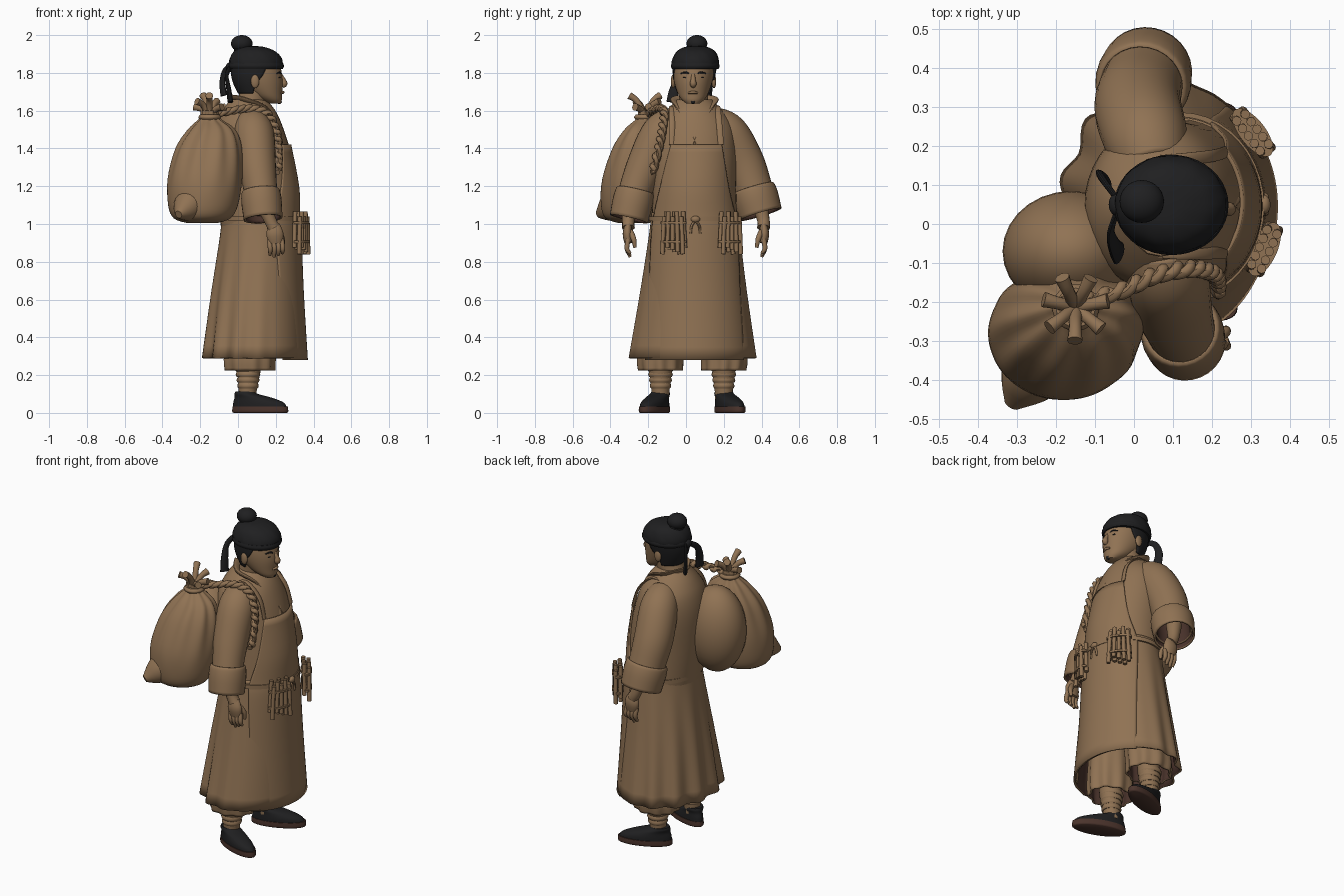
import bpy, bmesh, math
from mathutils import Vector, Matrix

default_cube = bpy.data.objects.get("Cube")
if default_cube:
    bpy.data.objects.remove(default_cube, do_unlink=True)


def material(name, colour):
    mat = bpy.data.materials.new(name)
    mat.use_nodes = True
    mat.diffuse_color = (*colour, 1)
    mat.node_tree.nodes["Principled BSDF"].inputs["Base Color"].default_value = (*colour, 1)
    return mat


TAN = material("tan", (0.28, 0.17, 0.088))
BLACK = material("soft black", (0.014, 0.014, 0.015))
BROWN = material("dark brown", (0.07, 0.034, 0.025))


def finish(name, bm, mat, thick=0.0, lining=None):
    mesh = bpy.data.meshes.new(name)
    bm.to_mesh(mesh)
    bm.free()
    for poly in mesh.polygons:
        poly.use_smooth = True
    mesh.set_sharp_from_angle(angle=math.radians(45))
    obj = bpy.data.objects.new(name, mesh)
    bpy.context.collection.objects.link(obj)
    mesh.materials.append(mat)
    if thick:
        mesh.materials.append(lining or mat)
        mod = obj.modifiers.new("thickness", "SOLIDIFY")
        mod.thickness, mod.offset, mod.material_offset = thick, -1, 1
    return obj


def smooth(rows, steps):
    """Pass a soft curve through rows of numbers."""
    out = []
    for i in range(len(rows) - 1):
        a, b, c, d = rows[max(i - 1, 0)], rows[i], rows[i + 1], rows[min(i + 2, len(rows) - 1)]
        for s in range(steps):
            t = s / steps
            out.append([q + t * (r - p) / 2 + t * t * (p - 2.5 * q + 2 * r - w / 2)
                        + t ** 3 * (1.5 * (q - r) + (w - p) / 2) for p, q, r, w in zip(a, b, c, d)])
    return out + [list(rows[-1])]


def skin(bm, rings, closed, caps):
    verts = [[bm.verts.new(p) for p in ring] for ring in rings]
    n = len(verts[0])
    for low, high in zip(verts, verts[1:]):
        for k in range(n if closed else n - 1):
            m = (k + 1) % n
            bm.faces.new((low[k], low[m], high[m], high[k]))
    if caps:
        bm.faces.new(verts[0][::-1])
        bm.faces.new(verts[-1])


def loft(name, rows, mat, n=40, steps=4, fold=None, mid=0.0, caps=True, thick=0.0, lining=None):
    """Stack ellipses (x, y, z, rx, ry); a sixth value is a half angle that opens the ring."""
    closed = len(rows[0]) == 5
    rings = []
    for row in smooth(rows, steps):
        x, y, z, rx, ry = row[:5]
        ring = []
        for k in range(n):
            a = math.tau * k / n if closed else mid + math.radians(row[5]) * (2 * k / (n - 1) - 1)
            s = 1 + (fold(a, z) if fold else 0)
            ring.append((x + rx * s * math.cos(a), y + ry * s * math.sin(a), z))
        rings.append(ring)
    bm = bmesh.new()
    skin(bm, rings, closed, caps and closed)
    return finish(name, bm, mat, thick, lining)


def sweep(name, rows, mat, n=14, steps=4, flat=1.0, ref=(0.6, 0.5, 0.2), caps=True, thick=0.0, lining=None):
    """Tube through (x, y, z, radius); flat squashes it along ref."""
    rows = smooth(rows, steps)
    pts = [Vector(r[:3]) for r in rows]
    u, rings = Vector(ref), []
    for i, p in enumerate(pts):
        t = (pts[min(i + 1, len(pts) - 1)] - pts[max(i - 1, 0)]).normalized()
        u = (u - t * u.dot(t)).normalized()
        v = t.cross(u)
        angles = [math.tau * k / n for k in range(n)]
        rings.append([p + rows[i][3] * (u * math.cos(a) * flat + v * math.sin(a)) for a in angles])
    bm = bmesh.new()
    skin(bm, rings, True, caps)
    return finish(name, bm, mat, thick, lining)


def ball(name, centre, size, mat):
    bm = bmesh.new()
    bmesh.ops.create_uvsphere(bm, u_segments=28, v_segments=18, radius=1,
                              matrix=Matrix.Translation(centre) @ Matrix.Diagonal((*size, 1)))
    return finish(name, bm, mat)


# Robe, apron and belt
def skirt_fold(a, z):
    side = min(max(0.45 - math.cos(a), 0), 1)
    return 0.05 * side * max(0, (1 - z) / 0.7) * math.cos(13 * a)


loft("robe_skirt", [(.085, .035, .29, .27, .335), (.1, .04, .65, .24, .28), (.115, .045, .95, .21, .24),
     (.118, .045, 1.06, .2, .228)], TAN, n=120, fold=skirt_fold, caps=False, thick=.012, lining=BROWN)
loft("robe_body", [(.115, .045, .98, .205, .228), (.1, .045, 1.2, .215, .22), (.072, .045, 1.4, .2, .222),
     (.06, .045, 1.52, .175, .205), (.058, .045, 1.6, .14, .15), (.055, .045, 1.66, .095, .09)], TAN)
loft("apron", [(.095, .045, .28, .275, .31, 58), (.108, .045, .65, .24, .275, 62), (.12, .045, .95, .217, .248, 68),
     (.12, .045, 1.04, .21, .235, 68), (.108, .045, 1.2, .216, .222, 55), (.082, .055, 1.42, .2, .215, 39)],
     TAN, thick=.01)
loft("belt", [(.12, .045, z, .215, .242) for z in (1.015, 1.04)], TAN, steps=1)
ball("belt_knot", (.335, .05, 1.025), (.016, .024, .018), TAN)
for k, side in enumerate((-1, 1)):
    sweep("belt_cord", [(.335, .05, 1.02, .007), (.34, .05 + .02 * side, .99, .007),
                        (.335, .05 + .025 * side, .95, .006)], TAN, n=8)
    sweep("bib_strap", [(.235, .055 + .13 * side, 1.42, .016), (.2, .05 + .125 * side, 1.54, .016),
                        (.11, .045 + .12 * side, 1.62, .016), (.0, .045 + .11 * side, 1.6, .016)],
          TAN, flat=.35, ref=(1, 0, .3))
    sweep("collar", [(-.03, .045, 1.665, .028), (.04, .045 + .1 * side, 1.655, .028),
                     (.14, .045 + .075 * side, 1.61, .03), (.215, .045 + .01 * side, 1.5, .028),
                     (.255, .045 - .03 * side, 1.4, .025)], TAN, flat=.35, ref=(-.7, 0, -.6))

# Sleeves with turned cuffs, and hands
arms = {
    "right": [(.07, -.05, 1.54, .085), (.085, -.13, 1.48, .105), (.1, -.21, 1.32, .1), (.12, -.27, 1.17, .088),
              (.13, -.295, 1.06, .09)],
    "left": [(.05, .14, 1.54, .085), (.03, .22, 1.48, .108), (.01, .3, 1.33, .112), (.02, .355, 1.18, .105),
             (.03, .385, 1.08, .105)],
}
for side, rows in arms.items():
    sweep(side + "_sleeve", rows, TAN, n=28, steps=5, caps=False, thick=.012, lining=BROWN)
    a, b = Vector(rows[-2]), Vector(rows[-1])
    cuff = [a.lerp(b, t) + Vector((0, 0, 0, r)) for t, r in ((-.1, .003), (.0, .014), (.5, .018), (1.3, .012))]
    sweep(side + "_cuff", [tuple(c) for c in cuff], TAN, n=28, caps=False, thick=.012, lining=BROWN)
    s = -1 if side == "right" else 1
    x, y = (.19, -.305) if s < 0 else (.075, .41)
    sweep(side + "_forearm", [(b.x, b.y, 1.12, .045), (x - .02, y, 1.02, .033), (x, y, .98, .034)], TAN)
    sweep(side + "_palm", [(x, y, 1.0, .03), (x + .005, y + .005 * s, .95, .046), (x + .01, y, .9, .038)],
          TAN, flat=.55, ref=(0, 1, 0))
    for f in range(4):
        fx = x - .025 + .022 * f
        tip = .825 + .01 * abs(f - 1)
        sweep(side + "_finger", [(fx, y, .92, .013), (fx + .006, y + .008 * s, .87, .013),
                                 (fx + .004, y - .01 * s, tip, .008)], TAN, n=10)
    sweep(side + "_thumb", [(x + .02, y - .01 * s, .96, .016), (x + .045, y - .028 * s, .92, .014),
                            (x + .045, y - .035 * s, .875, .009)], TAN, n=10)

# Trouser legs, wrapped shins and shoes
for s, y in ((-1, -.135), (1, .2)):
    loft("trouser_leg", [(.06, y, .225, .13, .115), (.06, y, .32, .135, .12), (.08, y * .8, .6, .12, .11)], TAN, n=60,
         fold=lambda a, z: .06 * math.cos(9 * a) * max(0, .6 - z) / .4, caps=False, thick=.01, lining=BROWN)
    shin = [(.05, y, .07, .045), (.052, y, .14, .05), (.06, y, .24, .062), (.07, y, .42, .07)]
    sweep("shin", shin, TAN, n=20)
    for k in range(4):
        z = .13 + .03 * k
        loft("shin_wrap", [(.053, y, z + d, .051 + r + .004 * k, .051 + r + .004 * k)
                           for d, r in ((0, 0), (.012, .006), (.028, .001))], TAN, n=24, steps=2)
    parts = [
        loft("shoe_sole", [(.1, 0, 0, .15, .056), (.1, 0, .008, .158, .062), (.1, 0, .035, .156, .062)], BROWN),
        loft("shoe_upper", [(.098, 0, .03, .152, .058), (.09, 0, .055, .142, .057), (.06, 0, .08, .105, .053),
                            (.02, 0, .1, .064, .051), (.015, 0, .112, .054, .047)], BLACK),
    ]
    for part in parts:
        part.location = (.025, y - .005 * s, 0)
        part.rotation_euler.z = math.radians(22 * s)

# Head and face
sweep("neck", [(.045, .04, 1.56, .085), (.075, .04, 1.65, .077), (.1, .04, 1.74, .08)], TAN, n=24)
loft("head", [(.195, .037, 1.638, .03, .035), (.172, .037, 1.658, .06, .06), (.145, .037, 1.69, .088, .08),
              (.112, .038, 1.75, .125, .1), (.1, .042, 1.81, .13, .108), (.1, .048, 1.88, .115, .1)], TAN)
sweep("nose", [(.225, .038, 1.79, .01), (.238, .038, 1.765, .013), (.244, .038, 1.742, .018),
               (.234, .038, 1.728, .011)], TAN, n=12)
sweep("lips", [(.228, .012, 1.694, .005), (.238, .037, 1.697, .008), (.228, .062, 1.694, .005)], TAN, n=10)
ball("goatee", (.218, .037, 1.647), (.014, .014, .012), BLACK)
for s in (-1, 1):
    y = .039 + .042 * s
    sweep("eyebrow", [(.227, y - .02 * s, 1.796, .004), (.222, y, 1.803, .005), (.205, y + .024 * s, 1.797, .003)],
          BLACK, n=8)
    ball("eye", (.218, y, 1.775), (.007, .014, .004), BLACK)
    ball("ear", (.09, .04 + .108 * s, 1.755), (.022, .012, .036), TAN)

# Hair, head wrap, bun and ribbons
loft("back_hair", [(.1, .041, 1.69, .1, .088, 78), (.1, .041, 1.74, .124, .103, 88), (.1, .043, 1.79, .137, .113, 104),
                   (.1, .048, 1.85, .138, .118, 115)], BLACK, mid=math.pi, thick=.012)
loft("head_wrap", [(.097, .048, 1.822, .136, .118), (.095, .05, 1.845, .143, .126), (.093, .051, 1.88, .136, .12),
                   (.088, .052, 1.915, .108, .1), (.08, .053, 1.937, .06, .06), (.08, .053, 1.942, .01, .01)], BLACK,
     fold=lambda a, z: .012 * math.cos(11 * a + 60 * z))
loft("wrap_band", [(.096, .049, z, .14 + r, .122 + r) for z, r in ((1.82, 0), (1.835, .007), (1.852, .003))], BLACK)
ball("bun", (.02, .058, 1.955), (.057, .055, .045), BLACK)
loft("bun_tie", [(.03, .058, z, .05, .05) for z in (1.91, 1.935)], BLACK, steps=1)
ball("ribbon_knot", (-.043, .05, 1.83), (.022, .03, .025), BLACK)
sweep("right_ribbon", [(-.04, .04, 1.83, .016), (-.06, -.02, 1.79, .018), (-.05, -.06, 1.72, .025),
                       (-.04, -.075, 1.645, .03)], BLACK, flat=.45, ref=(.8, -.5, 0))
sweep("left_ribbon", [(-.04, .06, 1.83, .016), (-.07, .1, 1.81, .018), (-.083, .12, 1.75, .022),
                      (-.075, .115, 1.68, .026)], BLACK, flat=.45, ref=(.8, .5, 0))

# Sack slung over the back
ball("sack_back_lobe", (-.16, -.07, 1.29), (.178, .155, .26), TAN)


def sack_fold(a, z):
    return .06 * max(0, (z - 1.15) / .4) * math.cos(10 * a)


loft("sack", [(-.19, -.275, 1.005, .08, .08), (-.19, -.285, 1.03, .15, .14), (-.185, -.285, 1.1, .185, .165),
              (-.175, -.275, 1.24, .195, .17), (-.155, -.25, 1.4, .17, .14), (-.14, -.23, 1.5, .12, .095),
              (-.15, -.215, 1.56, .052, .045), (-.15, -.215, 1.6, .045, .04)], TAN, n=80, fold=sack_fold)
sweep("sack_corner", [(-.23, -.34, 1.13, .1), (-.28, -.41, 1.08, .07), (-.315, -.465, 1.05, .02)], TAN, n=20)
loft("sack_tie", [(-.15, -.215, z, r, r) for z, r in ((1.55, .05), (1.565, .06), (1.58, .05))], TAN)
for k in range(7):
    a = math.tau * k / 7 + .2
    dx, dy = math.cos(a), math.sin(a)
    rise = .035 + .03 * (k % 3)
    sweep("sack_tuft", [(-.15 + dx * d, -.215 + dy * d, 1.585 + rise * h, r)
                        for d, h, r in ((.01, 0, .018), (.045, .7, .016), (.085, 1, .02))], TAN, n=10)

# Twisted shoulder rope
path = smooth([(-.13, -.2, 1.575), (-.03, -.17, 1.6), (.06, -.13, 1.61), (.15, -.115, 1.585), (.2, -.125, 1.5),
               (.215, -.145, 1.4), (.215, -.175, 1.28)], 8)
for strand in (0, math.pi):
    sweep("rope_strand", [(x + .009 * math.cos(i + strand), y + .011 * math.sin(i + strand),
                           z + .011 * math.cos(i + strand), .014) for i, (x, y, z) in enumerate(path)],
          TAN, n=8, steps=2, ref=(0, 0, 1))

# Bundles of sticks hung on the belt
for x, y, turn in ((.305, .235, 38), (.335, -.065, -24)):
    group = []
    for k in range(10):
        row, col = divmod(k, 5)
        py, px = (col - 2) * .027, .014 - .028 * row
        low, high = .84 + .012 * ((k * 3) % 4), 1.04 + .013 * ((k * 2) % 4)
        group.append(sweep("stick", [(px, py * 1.1, low, .012), (px, py, .96, .0115), (px, py * .9, high, .012)],
                           TAN, n=10, steps=1))
    for z in (.9, 1.0):
        group.append(loft("stick_binding", [(0, 0, z + d, .033, .074) for d in (0, .012)], TAN, steps=1))
    for part in group:
        part.location = (x, y, 0)
        part.rotation_euler.z = math.radians(turn)
